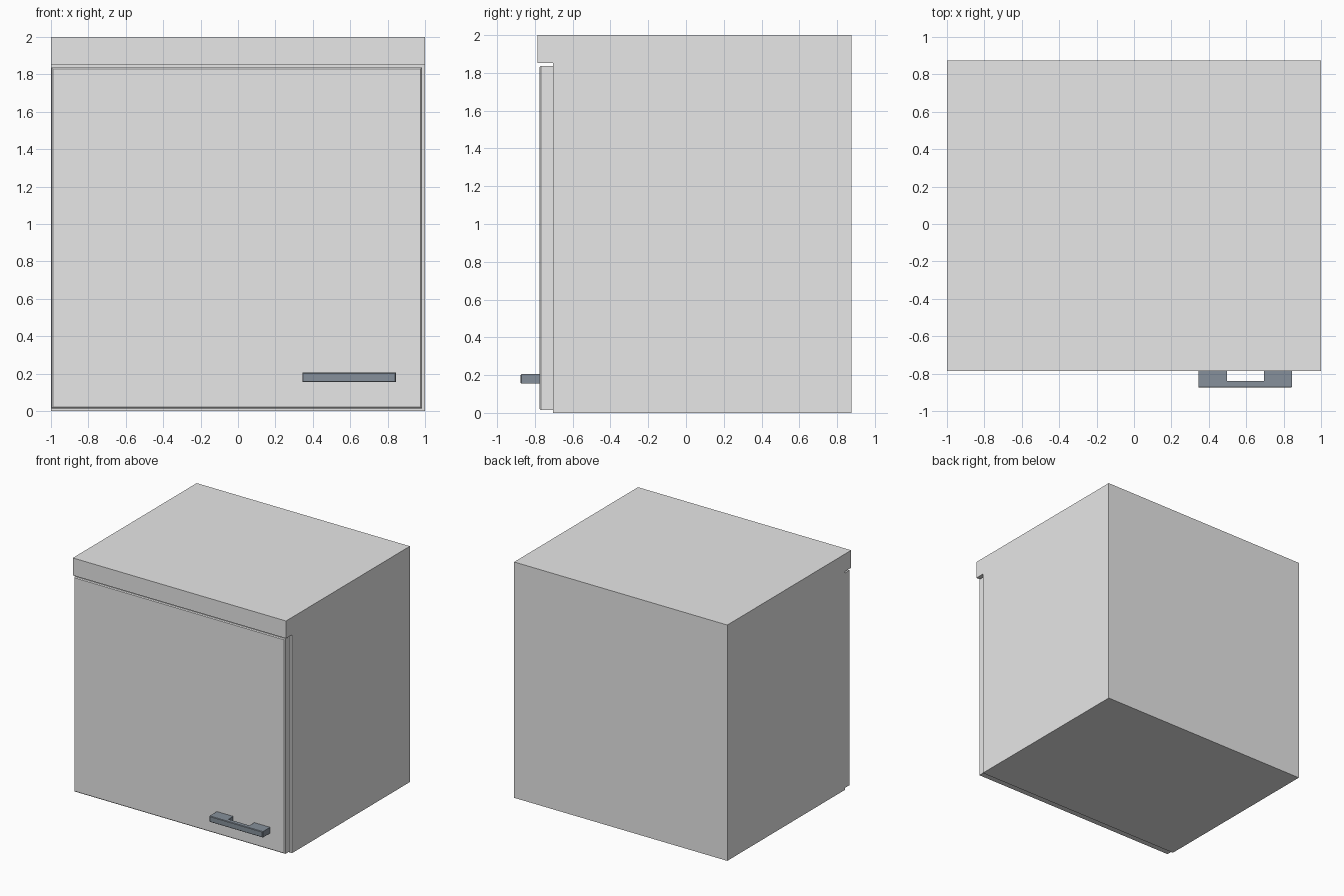
import bpy, bmesh

if "Cube" in bpy.data.objects:
    bpy.data.objects.remove(bpy.data.objects["Cube"])


def material(name, rgb):
    m = bpy.data.materials.new(name)
    m.diffuse_color = (*rgb, 1.0)
    m.use_nodes = True
    m.node_tree.nodes["Principled BSDF"].inputs["Base Color"].default_value = m.diffuse_color
    return m


def extrude_profile(name, points, direction, mat, front_bevel=0.0, front_y=None):
    """Extrude a closed 3D outline; optionally bevel the edges around the front."""
    bm = bmesh.new()
    face = bm.faces.new([bm.verts.new(p) for p in points])
    res = bmesh.ops.extrude_face_region(bm, geom=[face])
    moved = [g for g in res["geom"] if isinstance(g, bmesh.types.BMVert)]
    bmesh.ops.translate(bm, verts=moved, vec=direction)
    bmesh.ops.recalc_face_normals(bm, faces=bm.faces)
    if front_bevel:
        edges = [e for e in bm.edges
                 if all(abs(v.co.y - front_y) < 1e-5 for v in e.verts)]
        bmesh.ops.bevel(bm, geom=edges, offset=front_bevel, segments=1,
                        affect='EDGES', profile=0.5)
    mesh = bpy.data.meshes.new(name)
    bm.to_mesh(mesh)
    bm.free()
    mesh.materials.append(mat)
    obj = bpy.data.objects.new(name, mesh)
    bpy.context.collection.objects.link(obj)
    return obj


light_grey = material("light_grey", (0.8, 0.8, 0.8))
steel = material("dark_steel", (0.24, 0.28, 0.325))

# Cabinet body: side profile with an overhanging top lip, swept across the width
body = [(0.875, 0), (0.875, 2), (-0.785, 2), (-0.785, 1.852),
        (-0.704, 1.852), (-0.704, 0)]
extrude_profile("cabinet_body", [(-1, y, z) for y, z in body], (2, 0, 0), light_grey)

# Door panel below the lip, with a fine chamfer round its front
door = [(-0.997, 0.014), (0.983, 0.014), (0.983, 1.837), (-0.997, 1.837)]
extrude_profile("door", [(x, -0.775, z) for x, z in door], (0, 0.071, 0),
                light_grey, 0.007, -0.775)

# Bracket handle: plan outline with a finger notch, extruded upward
handle = [(0.344, -0.875), (0.844, -0.875), (0.844, -0.774), (0.695, -0.774),
          (0.695, -0.839), (0.498, -0.839), (0.498, -0.774), (0.344, -0.774)]
extrude_profile("door_handle", [(x, y, 0.155) for x, y in handle], (0, 0, 0.05),
                steel, 0.004, -0.875)
